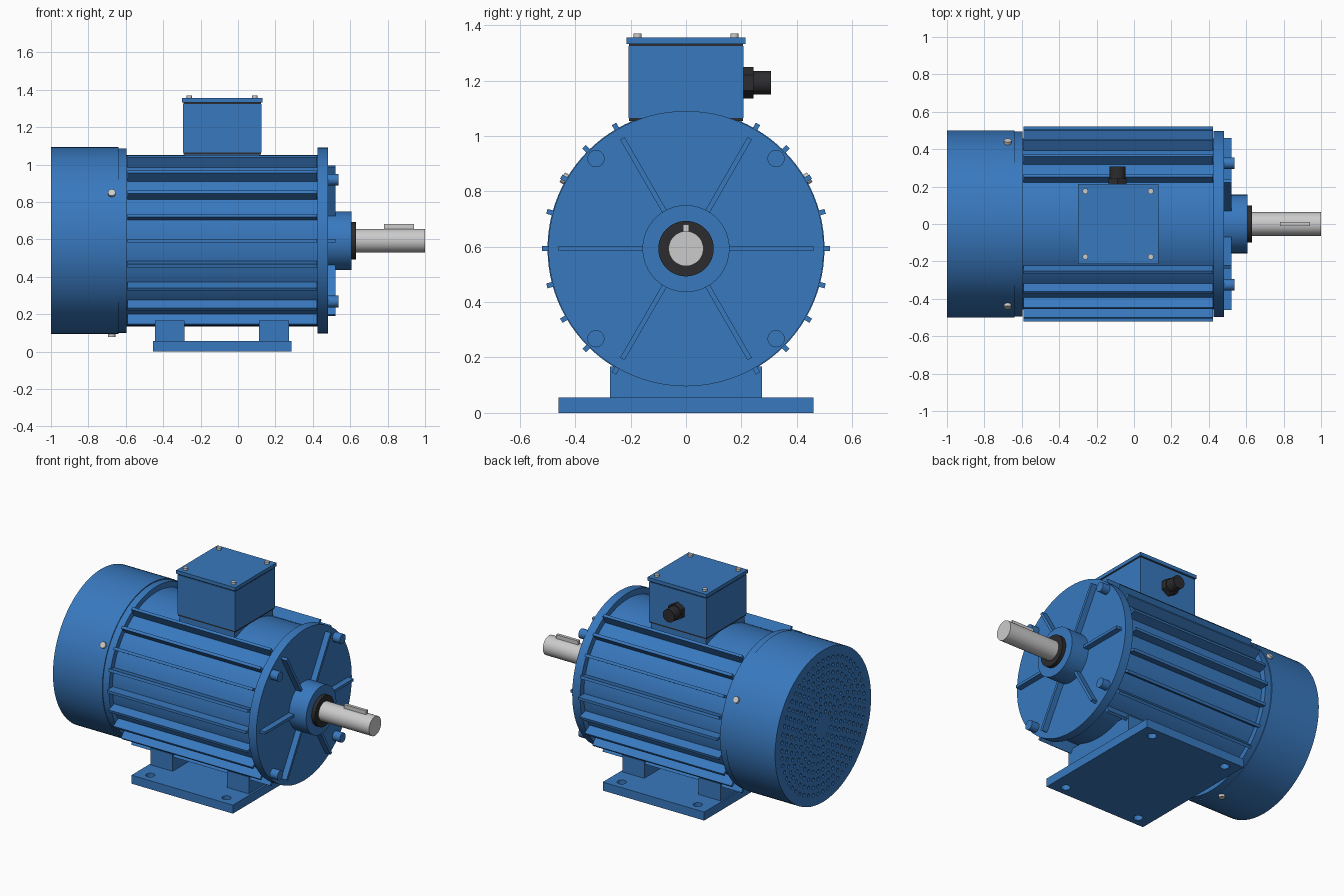
import bpy, bmesh
from math import pi, sin, cos, radians
from mathutils import Vector, Matrix

if "Cube" in bpy.data.objects:
    bpy.data.objects.remove(bpy.data.objects["Cube"])

ZC = 0.593                      # height of the motor axis
AXIS = Matrix.Translation((0, 0, ZC))


def material(name, rgb):
    m = bpy.data.materials.new(name)
    m.diffuse_color = (*rgb, 1)
    m.use_nodes = True
    m.node_tree.nodes["Principled BSDF"].inputs["Base Color"].default_value = m.diffuse_color
    return m


BLUE = material("blue_paint", (0.04, 0.19, 0.52))
BLACK = material("black_rubber", (0.025, 0.025, 0.028))


def add_mesh(name, me, mat, matrix=Matrix()):
    ob = bpy.data.objects.new(name, me)
    bpy.context.collection.objects.link(ob)
    ob.matrix_world = matrix
    if mat:
        me.materials.clear()
        me.materials.append(mat)
    bpy.ops.object.select_all(action='DESELECT')
    ob.select_set(True)
    bpy.context.view_layer.objects.active = ob
    bpy.ops.object.shade_smooth_by_angle(angle=radians(30))
    return ob


def build(name, mat, *parts):
    """Each part is a function that adds geometry to a shared bmesh."""
    bm = bmesh.new()
    for p in parts:
        p(bm)
    me = bpy.data.meshes.new(name)
    bm.to_mesh(me)
    bm.free()
    return add_mesh(name, me, mat)


def box(lo, hi, m=Matrix()):
    lo, hi = Vector(lo), Vector(hi)
    mat = m @ Matrix.Translation((lo + hi) / 2) @ Matrix.Diagonal((*(hi - lo), 1))
    return lambda bm: bmesh.ops.create_cube(bm, size=1, matrix=mat)


def cyl(p0, p1, r, n=32, m=Matrix()):
    p0, p1 = Vector(p0), Vector(p1)
    d = p1 - p0
    mat = m @ Matrix.Translation((p0 + p1) / 2) @ d.to_track_quat('Z', 'Y').to_matrix().to_4x4()
    return lambda bm: bmesh.ops.create_cone(bm, cap_ends=True, segments=n, radius1=r,
                                            radius2=r, depth=d.length, matrix=mat)


def disc(x0, x1, r, n=96):
    return cyl((x0, 0, 0), (x1, 0, 0), r, n, AXIS)


def around(deg):
    """Local +z turned to the given angle in the y-z plane about the motor axis."""
    return AXIS @ Matrix.Rotation(radians(deg - 90), 4, 'X')


def tube(profile, n=96):
    """Revolve a closed (x, radius) profile about the motor axis."""
    def f(bm):
        rings = [[bm.verts.new((x, r * cos(2 * pi * i / n), ZC + r * sin(2 * pi * i / n)))
                  for i in range(n)] for x, r in profile]
        for a, b in zip(rings, rings[1:] + rings[:1]):
            for i in range(n):
                j = (i + 1) % n
                bm.faces.new((a[i], a[j], b[j], b[i]))
        bmesh.ops.recalc_face_normals(bm, faces=bm.faces)
    return f


def circle(cx, cy, r, n):
    return [(cx + r * cos(2 * pi * i / n), cy + r * sin(2 * pi * i / n)) for i in range(n)]


def holed_plate(name, mat, loops, thick, matrix):
    """Flat plate: the first loop is the outline, the others are holes."""
    cu = bpy.data.curves.new(name, 'CURVE')
    cu.dimensions, cu.fill_mode, cu.extrude = '2D', 'BOTH', thick / 2
    for pts in loops:
        s = cu.splines.new('POLY')
        s.points.add(len(pts) - 1)
        for p, (x, y) in zip(s.points, pts):
            p.co = (x, y, 0, 1)
        s.use_cyclic_u = True
    tmp = bpy.data.objects.new(name + "_curve", cu)
    bpy.context.collection.objects.link(tmp)
    me = bpy.data.meshes.new_from_object(tmp.evaluated_get(bpy.context.evaluated_depsgraph_get()))
    bpy.data.objects.remove(tmp)
    bm = bmesh.new()
    bm.from_mesh(me)
    bmesh.ops.remove_doubles(bm, verts=bm.verts, dist=1e-5)
    bmesh.ops.recalc_face_normals(bm, faces=bm.faces)
    bm.to_mesh(me)
    bm.free()
    return add_mesh(name, me, mat, matrix)


# Stator housing and cooling fins (none under the box or over the feet)
build("housing", BLUE, disc(-0.61, 0.43, 0.458))
fin_angles = [a + s for s in (0, 180) for a in range(-60, 61, 15)]
build("cooling_fins", BLUE, *[box((-0.592, -0.009, 0.44), (0.422, 0.009, 0.52), around(a))
                              for a in fin_angles])

# Drive-end shield with ribs, hub and bolts
build("front_shield", BLUE, disc(0.425, 0.482, 0.497))
build("shield_ribs", BLUE, *[box((0.47, -0.009, 0.14), (0.52, 0.009, 0.46), around(a))
                             for a in range(0, 360, 60)])
build("bearing_hub", BLUE, disc(0.47, 0.607, 0.157, 64))
build("shield_bolts", BLUE, *[cyl((0.47, 0, 0.46), (0.536, 0, 0.46), 0.031, 24, around(a))
                              for a in (45, 135, 225, 315)])
build("shaft_seal", BLACK, disc(0.6, 0.632, 0.1, 64))

# Shaft and key
build("shaft", None, disc(0.6, 1.0, 0.063, 48))
build("shaft_key", None, box((0.78, -0.01, ZC + 0.04), (0.94, 0.01, 0.681)))

# Fan cover: rear flange, hollow cowl, perforated grille, screws
build("rear_flange", BLUE, disc(-0.66, -0.595, 0.494))
build("fan_cowl", BLUE, tube([(-0.988, 0.5), (-0.64, 0.5), (-0.64, 0.484), (-0.988, 0.484)]))
holes = []
for k in range(8):
    r = 0.09 + k * 0.0485
    n = round(2 * pi * r / 0.052)
    holes += [circle(r * cos(2 * pi * i / n), r * sin(2 * pi * i / n), 0.012, 10) for i in range(n)]
holed_plate("fan_grille", BLUE, [circle(0, 0, 0.5, 96)] + holes, 0.014,
            Matrix.Translation((-0.993, 0, ZC)) @ Matrix.Rotation(pi / 2, 4, 'Y'))
build("cowl_screws", None, *[cyl((-0.675, 0, 0.47), (-0.675, 0, 0.516), 0.02, 20, around(a))
                             for a in (30, 150, 270)])

# Cooling fan behind the grille
build("cooling_fan", BLACK, disc(-0.9, -0.65, 0.1, 32),
      *[box((-0.88, -0.006, 0.08), (-0.72, 0.006, 0.4), around(a)) for a in range(0, 360, 45)])

# Terminal box with gaskets, lid and lid screws
build("box_pad", BLUE, box((-0.285, -0.2, 0.95), (0.115, 0.2, 1.056)))
build("box_gasket", BLACK, box((-0.292, -0.206, 1.054), (0.122, 0.206, 1.064)))
build("terminal_box", BLUE, box((-0.295, -0.208, 1.064), (0.125, 0.208, 1.324)))
build("lid_gasket", BLACK, box((-0.292, -0.205, 1.322), (0.122, 0.205, 1.334)))
build("box_lid", BLUE, box((-0.3, -0.215, 1.332), (0.13, 0.215, 1.355)))
build("lid_screws", None, *[cyl((x, y, 1.35), (x, y, 1.37), 0.015, 20)
                            for x in (-0.26, 0.09) for y in (-0.175, 0.175)])

# Cable gland: hexagonal nut and round sleeve
nut_turn = Matrix.Translation((-0.088, 0, 1.192)) @ Matrix.Rotation(-pi / 2, 4, 'X')
nut_ring = [(0.056 * sin(i * pi / 3), 0.056 * cos(i * pi / 3)) for i in range(6)]
holed_plate("gland_nut", BLACK, [nut_ring], 0.04, nut_turn @ Matrix.Translation((0, 0, 0.224)))
build("gland_sleeve", BLACK, cyl((-0.088, 0.2, 1.192), (-0.088, 0.307, 1.192), 0.042, 32))

# Base plate with mounting holes, and two cross feet
xm = -0.085
holed_plate("base_plate", BLUE,
            [[(-0.455, -0.46), (0.285, -0.46), (0.285, 0.46), (-0.455, 0.46)]]
            + [circle(xm + sx * 0.278, sy * 0.395, 0.028, 24) for sx in (-1, 1) for sy in (-1, 1)],
            0.056, Matrix.Translation((0, 0, 0.028)))
build("feet", BLUE, *[box((x, -0.275, 0.05), (x + 0.16, 0.275, 0.167)) for x in (-0.445, 0.112)])
